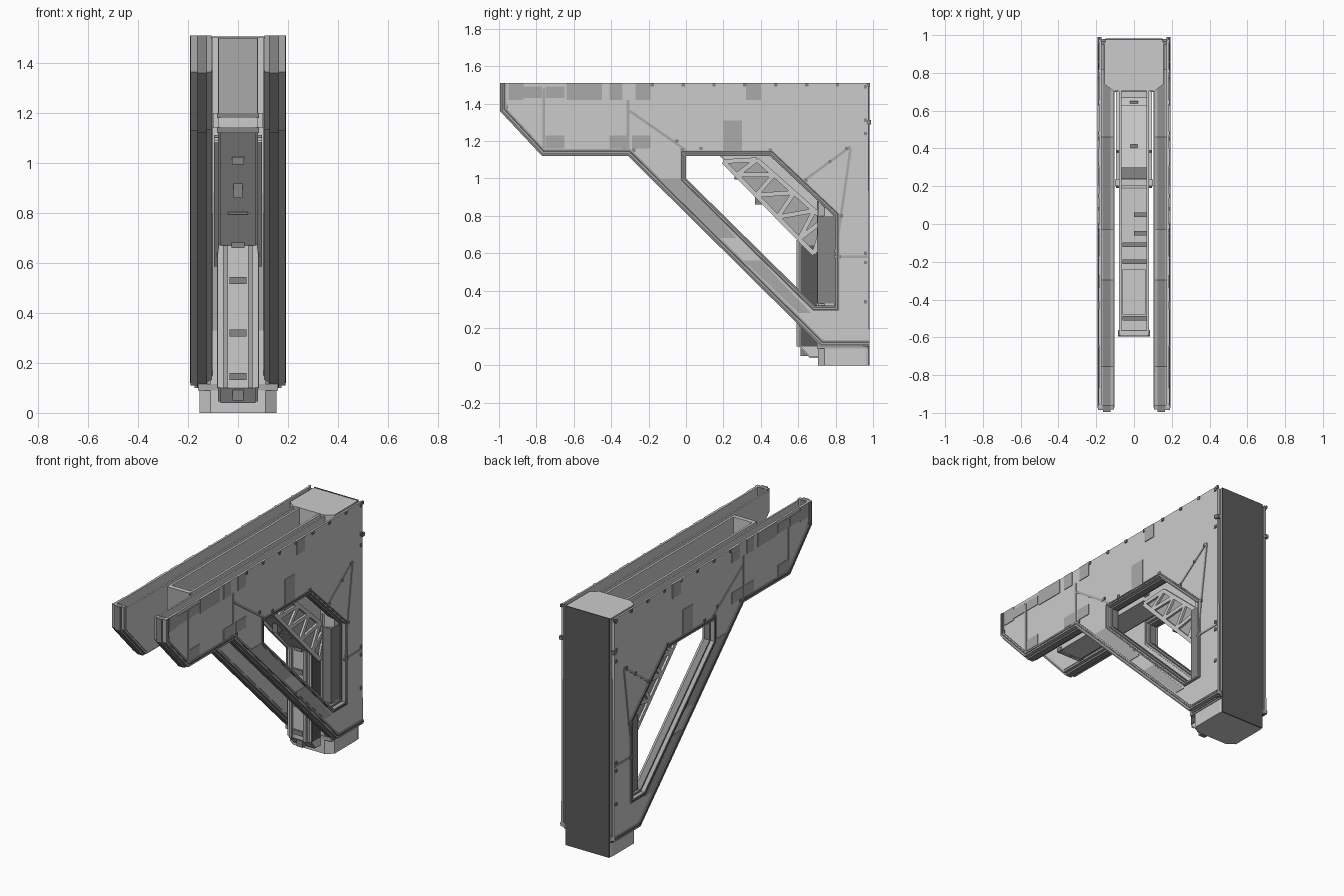
import bpy, bmesh, math
from mathutils import Vector, Matrix

if "Cube" in bpy.data.objects:
    bpy.data.objects.remove(bpy.data.objects["Cube"])


def grey(name, v):
    m = bpy.data.materials.new(name)
    m.diffuse_color = (v, v, v, 1)
    m.use_nodes = True
    m.node_tree.nodes["Principled BSDF"].inputs["Base Color"].default_value = m.diffuse_color
    return m


DARK, DIM, MID = grey("dark_metal", .1), grey("dim_metal", .24), grey("mid_metal", .4)


def finish(name, bm, mirror, mat=None):
    bmesh.ops.recalc_face_normals(bm, faces=bm.faces)
    me = bpy.data.meshes.new(name)
    bm.to_mesh(me)
    bm.free()
    ob = bpy.data.objects.new(name, me)
    bpy.context.collection.objects.link(ob)
    if mat:
        me.materials.append(mat)
    if mirror:
        ob.modifiers.new("mirror", 'MIRROR')
    return ob


def add_slab(bm, loops, x0, x1):
    """Fill y/z loops (outline, then holes) and extrude from x0 to x1."""
    edges = []
    for pts in loops:
        vs = [bm.verts.new((x0, y, z)) for y, z in pts]
        edges += [bm.edges.new((vs[i - 1], vs[i])) for i in range(len(vs))]
    res = bmesh.ops.triangle_fill(bm, edges=edges, use_beauty=True)
    faces = [g for g in res['geom'] if isinstance(g, bmesh.types.BMFace)]
    ext = bmesh.ops.extrude_face_region(bm, geom=faces, use_keep_orig=True)
    verts = [g for g in ext['geom'] if isinstance(g, bmesh.types.BMVert)]
    bmesh.ops.translate(bm, verts=verts, vec=(x1 - x0, 0, 0))


def slab(name, loops, x0, x1, mirror=True, mat=None):
    bm = bmesh.new()
    add_slab(bm, loops, x0, x1)
    return finish(name, bm, mirror, mat)


def offset(pts, d, closed=False):
    """Mitred offset to the right of the walking direction."""
    out, n = [], len(pts)
    for i, p in enumerate(pts):
        p = Vector(p)
        ns = []
        for a, b in ((i - 1, i), (i, i + 1)):
            if closed or (a >= 0 and b < n):
                t = (Vector(pts[b % n]) - Vector(pts[a % n])).normalized()
                ns.append(Vector((t.y, -t.x)))
        m = sum(ns, Vector((0, 0))).normalized()
        out.append(tuple(p + m * d / m.dot(ns[0])))
    return out


def strip(path, a, b):
    return [offset(path, a) + offset(path, b)[::-1]]


def boxes(name, items, mirror=True, mat=None):
    """Each item: (x0, x1, y0, y1, z0, z1)."""
    bm = bmesh.new()
    for x0, x1, y0, y1, z0, z1 in items:
        m = Matrix.LocRotScale(((x0 + x1) / 2, (y0 + y1) / 2, (z0 + z1) / 2), None,
                               (x1 - x0, y1 - y0, z1 - z0))
        bmesh.ops.create_cube(bm, size=1, matrix=m)
    return finish(name, bm, mirror, mat)


def beams(name, lines, width, x0, x1, mat=None):
    """Straight bars between y/z points."""
    bm = bmesh.new()
    for y0, z0, y1, z1 in lines:
        a, b = Vector((0, y0, z0)), Vector((0, y1, z1))
        c = (a + b) / 2
        c.x = (x0 + x1) / 2
        rot = Matrix.Rotation(math.atan2(z1 - z0, y1 - y0), 4, 'X')
        size = Matrix.Diagonal((x1 - x0, (b - a).length, width, 1))
        bmesh.ops.create_cube(bm, size=1, matrix=Matrix.Translation(c) @ rot @ size)
    return finish(name, bm, True, mat)


# Side bracket outline (open at top and back) and its window
path = [(.98, .1), (.72, .1), (-.31, 1.12), (-.77, 1.12), (-.995, 1.36), (-.995, 1.51)]
hole = [(0, 1.12), (.45, 1.12), (.79, .8), (.79, .32), (.69, .32), (0, 1.0)]


def ring(a, b):
    return [offset(hole, -b, True), offset(hole, -a, True)]


# Hollow side brackets: two skins joined by stepped rims
for label, x0, x1, z_top in (("outer", .172, .184, 1.51), ("inner", .102, .112, 1.5)):
    outline = offset(path, .024)[:-1] + [(-.971, z_top), (.975, z_top)]
    slab(label + "_skin", [outline, offset(hole, -.024, True)], x0, x1)
for label, x0, x1, a, mat in (("middle", .125, .165, 0, DIM), ("outer", .165, .19, .01, MID),
                              ("inner", .106, .125, .012, MID)):
    slab(label + "_rim", strip(path, a, .036), x0, x1, mat=mat)
    slab(label + "_window_rim", ring(a, .03), x0, x1, mat=mat)
slab("rim_bead", strip(path, .02, .028), .186, .192, mat=DARK)
slab("window_bead", ring(.018, .026), .186, .192, mat=DARK)
boxes("back_edge_strip", [(.155, .175, .95, .97, .1, 1.5)], mat=DIM)

# Plates riveted onto the outer skin
patches = [(-.95, -.87, 1.42, 1.51), (-.87, -.77, 1.43, 1.49), (-.75, -.65, 1.43, 1.49),
           (-.64, -.45, 1.42, 1.51), (-.41, -.34, 1.42, 1.51), (-.27, -.19, 1.42, 1.51),
           (.32, .4, 1.42, 1.51), (.2, .3, 1.15, 1.31), (-.75, -.65, 1.16, 1.23),
           (-.41, -.31, 1.16, 1.23), (-.29, -.19, 1.16, 1.23)]
boxes("skin_patches", [(.18, .188, *p) for p in patches], mat=MID)
bm = bmesh.new()
add_slab(bm, [[(-.14, 1.0), (-.02, 1.0), (.27, .68), (.18, .68)]], .18, .187)
add_slab(bm, [[(.31, .56), (.40, .56), (.67, .28), (.6, .28)]], .18, .187)
finish("arm_panels", bm, True, MID)
beams("seam_ribs", [(.62, .98, .88, 1.17), (.88, 1.16, .8, .6), (.79, .58, .97, .58),
                    (-.76, 1.15, -.76, 1.48), (-.3, 1.36, 0, 1.15),
                    (-.31, 1.14, -.31, 1.42)], .014, .18, .188, MID)

# Bolt heads along the edges
spots = [(-.18 + .165 * i, 1.5) for i in range(8)]
spots += [(.96, .34), (.96, .55), (.96, .6), (.96, 1.24), (.96, 1.31), (.96, 1.49), (.73, .13),
          (.96, .12), (.81, .32), (.82, .58), (.83, .8), (.64, .99), (.77, 1.09), (.86, 1.16),
          (.45, 1.15), (.08, 1.16), (-.02, 1.15), (-.05, 1.2), (-.28, 1.15), (-.74, 1.14),
          (-.96, 1.38), (-.33, 1.15)]
boxes("bolts", [(.18, .19, y - .009, y + .009, z - .009, z + .009) for y, z in spots], mat=DIM)
beams("rear_bolt", [(.965, 1.3, .99, 1.3)], .022, .172, .192, DIM)

# Rear column with chamfered front corners
bm = bmesh.new()
foot = [(-.15, .975), (.15, .975), (.155, .96), (.155, .74), (.11, .705), (-.11, .705),
        (-.155, .74), (-.155, .96)]
face = bm.faces.new([bm.verts.new((x, y, 0)) for x, y in foot])
ext = bmesh.ops.extrude_face_region(bm, geom=[face], use_keep_orig=True)
bmesh.ops.translate(bm, vec=(0, 0, 1.505),
                    verts=[g for g in ext['geom'] if isinstance(g, bmesh.types.BMVert)])
finish("rear_column", bm, False)
boxes("column_collar", [(-.16, .16, .7, .97, .09, .115)], False, MID)
boxes("column_back_panel", [(-.152, .152, .974, .982, 0, 1.507)], False, DARK)

# Inner bracket: tray, diagonal and post between the side brackets
inner = [(.72, .04), (.66, .04), (.605, .1), (.605, .67), (.18, 1.12), (-.59, 1.12), (-.59, 1.5)]
slab("tray_shell", strip(inner, 0, .025), -.07, .07, False)
slab("tray_sides", [offset(inner, .006) + [(.72, 1.5)]], .066, .08)
boxes("tray_lips", [(-.085, .085, -.595, -.56, 1.12, 1.145),
                    (-.085, .085, -.593, -.575, 1.18, 1.2)], False, DIM)
boxes("tray_end_panel", [(-.078, .078, -.594, -.58, 1.2, 1.5)], False, MID)
boxes("cross_lip", [(-.1, .1, .2, .235, 1.14, 1.2)], False)
boxes("tray_floor_bars", [(-.06 + o, .065, y - .012, y + .012, 1.14, 1.175) for y, o in
      ((-.5, 0), (-.2, 0), (-.11, 0), (-.05, .06), (.05, .06))]
      + [(-.066, .066, .237, .3, 1.1, 1.13)], False, DIM)
boxes("tray_floor_panel", [(-.06, .06, -.48, -.24, 1.14, 1.16)], False)

# Post front: side rails, inset cross blocks
boxes("post_rails", [(.04, .06, .592, .61, .1, .67), (.085, .1, .7, .73, .33, .88),
                     (.085, .1, .745, .77, .33, .84)], mat=MID)
boxes("post_side_panels", [(.078, .084, .615, .7, .1, .64)], mat=DARK)
boxes("window_back_panels", [(.1, .157, .703, .79, .33, .8)], mat=DIM)
boxes("post_blocks", [(-.035, .035, .592, .61, z - .014, z + .014) for z in (.145, .32, .53)]
      + [(-.026, .026, .594, .61, .66, .7), (-.022, .022, .612, .65, .05, .1)], False, DIM)
boxes("diagonal_blocks", [(-.04, .04, .47, .49, .795, .805), (-.018, .018, .37, .42, .86, .92),
                          (-.025, .025, .26, .3, .995, 1.025)], False, DIM)

# Truss along the diagonal, with its zigzag webs over a dark backing
low = [(.2 + .44 * t, 1.09 - .45 * t) for t in (0, .16, .4, .66, .92, 1.1)]
top = [(.38 + .36 * t, 1.1 - .32 * t) for t in (0, .25, .55, .85, 1.0)]
lines = [(*low[0], *low[-1]), (*top[0], *top[-1])]
for i, t in enumerate(top):
    lines += [(*low[i], *t), (*t, *low[i + 1])]
beams("truss", lines, .024, .078, .096)
slab("truss_backing", [[low[0], top[0], top[-1], low[-1]]], .078, .083, mat=MID)
